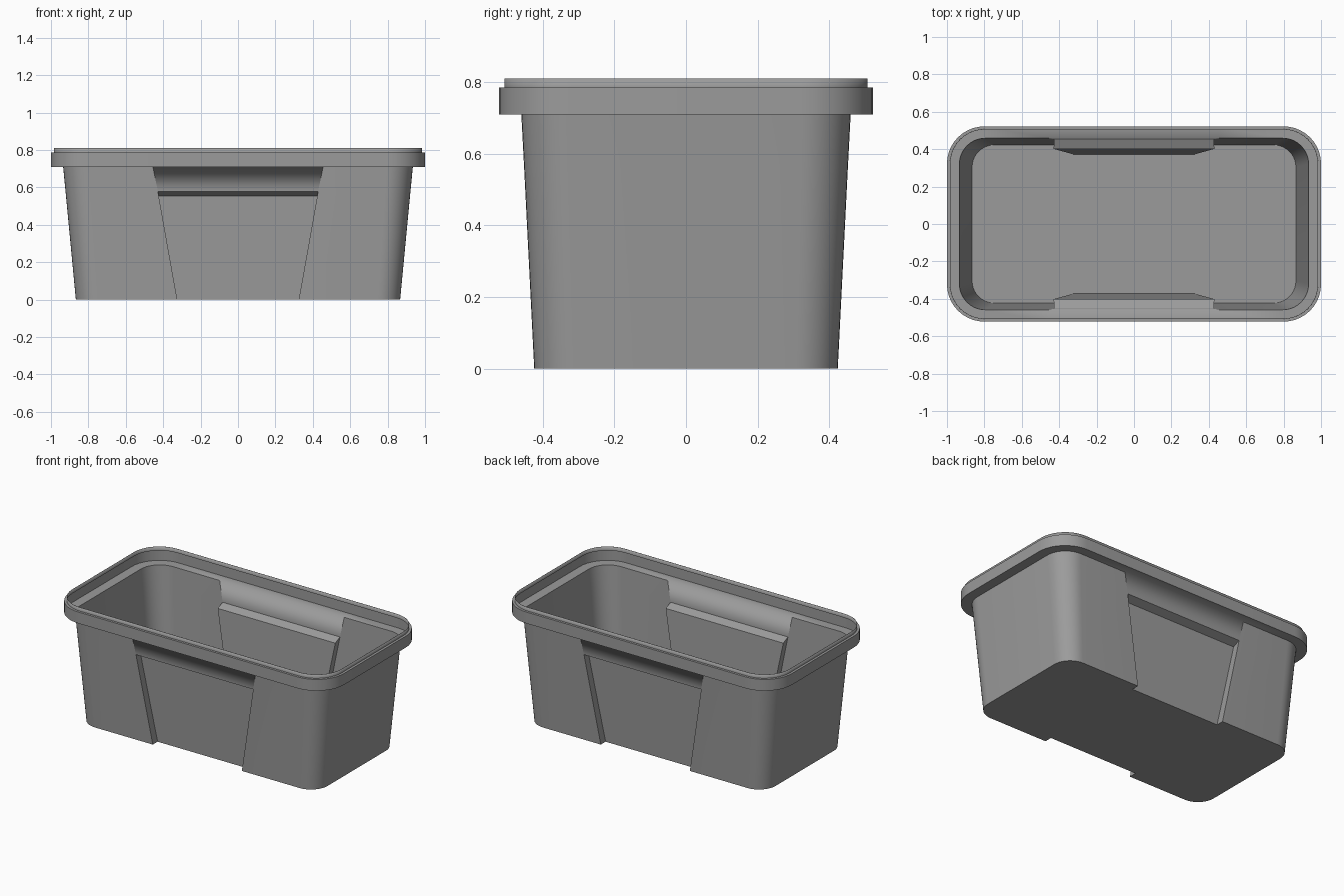
import bpy, bmesh, math

if "Cube" in bpy.data.objects:
    bpy.data.objects.remove(bpy.data.objects["Cube"])

SEG = 10            # segments per rounded corner
DEPTH = 0.05        # depth of the side recesses
DROP = 0.022        # slope of the grip ledge above each recess

# Cross-sections: half length, half width, corner radius, height, half recess width
SECTIONS = [
    (0.867, 0.424, 0.12, 0.0, 0.325),
    (0.922, 0.453, 0.135, 0.577, 0.428),
    (0.935, 0.46, 0.14, 0.71, 0.455),
    (1.0, 0.522, 0.20, 0.71, 0.455),
    (1.0, 0.522, 0.20, 0.785, 0.455),
    (0.984, 0.507, 0.185, 0.785, 0.455),
    (0.984, 0.507, 0.185, 0.81, 0.455),
]


def corner(cx, cy, r, start):
    return [(cx + r * math.cos(a), cy + r * math.sin(a))
            for a in (math.radians(start + 90 * i / SEG) for i in range(SEG + 1))]


def ring(bm, hx, hy, r, z, w):
    """Rounded rectangle, starting with the two recess points on the front."""
    cx, cy = hx - r, hy - r
    pts = [(-w, -hy), (w, -hy)] + corner(cx, -cy, r, 270) + corner(cx, cy, r, 0)
    pts += [(-x, -y) for x, y in pts]
    return [bm.verts.new((x, y, z)) for x, y in pts]


bm = bmesh.new()
rings = [ring(bm, *s) for s in SECTIONS]
n = len(rings[0])
half = n // 2
panels = (0, half)

# Walls and stepped rim, leaving the recess openings
for level, (lo, hi) in enumerate(zip(rings, rings[1:])):
    for i in range(n):
        if level == 0 and i in panels:
            continue
        j = (i + 1) % n
        bm.faces.new((lo[i], lo[j], hi[j], hi[i]))

# Front and back recesses, and a floor that follows them
floor = []
for i in panels:
    s = 1 if i == 0 else -1
    outer = [rings[0][i], rings[0][i + 1], rings[1][i + 1], rings[1][i]]
    inner = [bm.verts.new((v.co.x, v.co.y + s * DEPTH, v.co.z - (DROP if k > 1 else 0)))
             for k, v in enumerate(outer)]
    bm.faces.new(inner)
    for a in (1, 2, 3):
        b = (a + 1) % 4
        bm.faces.new((outer[a], outer[b], inner[b], inner[a]))
    floor += [outer[0], inner[0], inner[1]] + rings[0][i + 1:i + half]
bm.faces.new(list(reversed(floor)))
bmesh.ops.recalc_face_normals(bm, faces=bm.faces)

# Grip panels above the recesses: crisp sides, softly shaded into the rim
bm.edges.index_update()
soft = [bm.edges.get((rings[2][i], rings[2][i + 1])).index for i in panels]
crisp = [bm.edges.get((rings[1][k], rings[2][k])).index for i in panels for k in (i, i + 1)]

mesh = bpy.data.meshes.new("storage_bin")
bm.to_mesh(mesh)
bm.free()
bin_obj = bpy.data.objects.new("storage_bin", mesh)
bpy.context.collection.objects.link(bin_obj)

# Smooth corners with crisp edges
bpy.context.view_layer.objects.active = bin_obj
bin_obj.select_set(True)
bpy.ops.object.shade_smooth_by_angle(angle=math.radians(30))
for e in soft:
    mesh.edges[e].use_edge_sharp = False
for e in crisp:
    mesh.edges[e].use_edge_sharp = True

# Thin plastic wall
wall = bin_obj.modifiers.new("thin_wall", 'SOLIDIFY')
wall.thickness = 0.002
wall.offset = -1

# Dark grey plastic
plastic = bpy.data.materials.new("dark_grey_plastic")
plastic.diffuse_color = (0.33, 0.33, 0.33, 1)
plastic.use_nodes = True
plastic.node_tree.nodes["Principled BSDF"].inputs["Base Color"].default_value = plastic.diffuse_color
mesh.materials.append(plastic)
